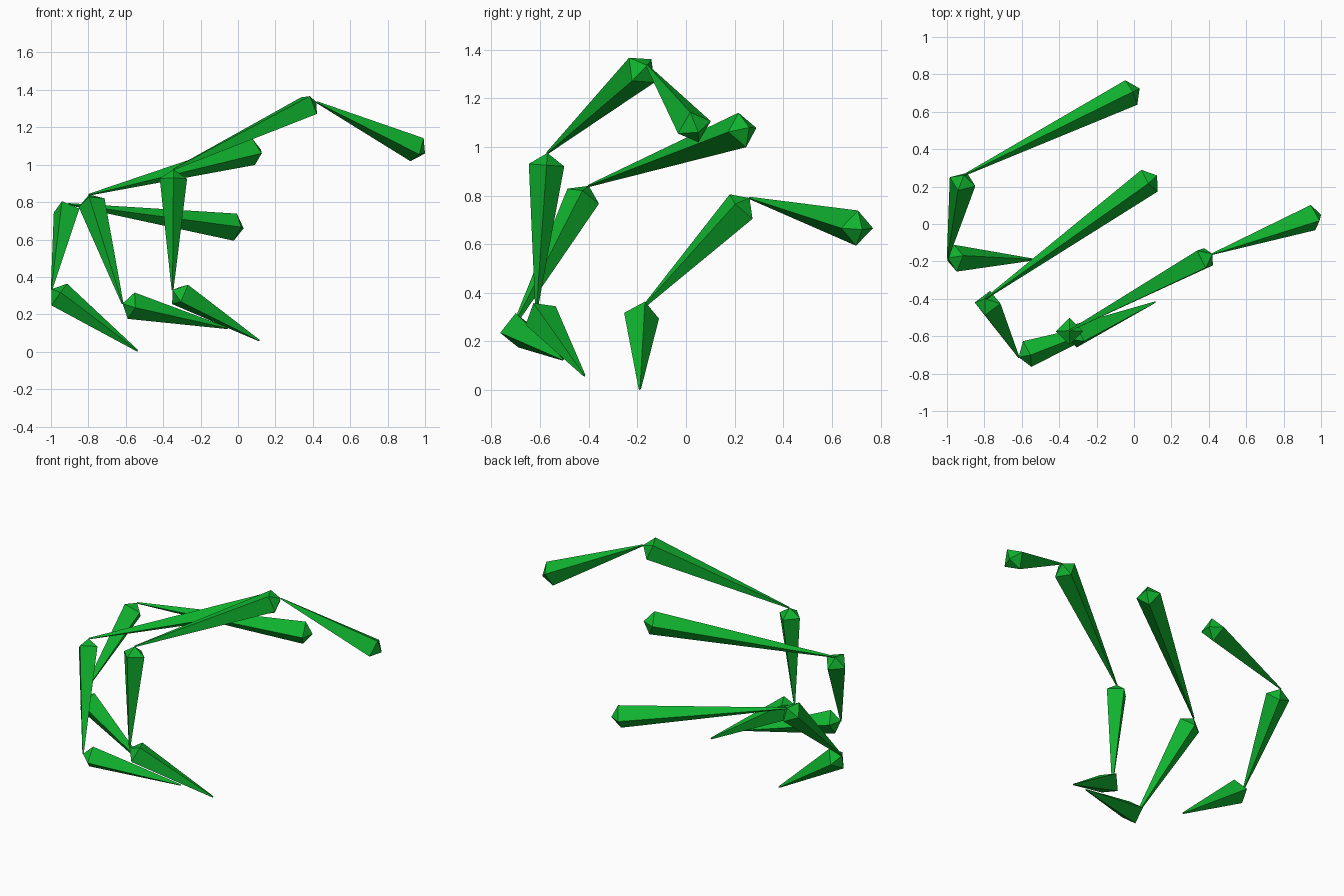
import bpy
import bmesh
from mathutils import Vector

cube = bpy.data.objects.get("Cube")
if cube:
    bpy.data.objects.remove(cube, do_unlink=True)

# Single green material
green = bpy.data.materials.new("bone_green")
green.use_nodes = True
colour = (0.005, 0.45, 0.028, 1)
green.diffuse_color = colour
green.node_tree.nodes["Principled BSDF"].inputs["Base Color"].default_value = colour

RADIUS = 0.073   # widest square ring
COLLAR = 0.05    # distance of that ring from the head
TIP = 0.005      # tiny blunt end


def bone(name, head, tail, side):
    """Stretched octahedron: pointed head cap, square ring, long taper to the tail."""
    head, tail, side = Vector(head), Vector(tail), Vector(side)
    axis = (tail - head).normalized()
    u = (side - axis * side.dot(axis)).normalized()
    v = axis.cross(u)
    bm = bmesh.new()

    def ring(centre, r):
        return [bm.verts.new(centre + d * r) for d in (u, v, -u, -v)]

    apex = bm.verts.new(head)
    wide = ring(head + axis * COLLAR, RADIUS)
    thin = ring(tail, TIP)
    for i in range(4):
        j = (i + 1) % 4
        bm.faces.new((apex, wide[j], wide[i]))
        bm.faces.new((wide[i], wide[j], thin[j], thin[i]))
    bm.faces.new(thin)
    bmesh.ops.recalc_face_normals(bm, faces=bm.faces)
    mesh = bpy.data.meshes.new(name)
    bm.to_mesh(mesh)
    bm.free()
    mesh.materials.append(green)
    bpy.context.collection.objects.link(bpy.data.objects.new(name, mesh))


# Each chain: joints from root to fingertip, and the ring direction of each bone
chains = {
    "front_finger": (
        [(1.0, .05, 1.06), (.42, -.16, 1.335), (-.345, -.57, .975),
         (-.35, -.615, .33), (.113, -.418, .06)],
        [(.026, -.13, -.05), (.085, -.08, -.09), (1, 0, 0), (0, -.07, -.04)]),
    "middle_finger": (
        [(.123, .26, 1.08), (-.796, -.4, .84), (-.617, -.712, .257),
         (-.056, -.507, .126)],
        [(.085, -.116, -.017), (.128, -.005, .044), (.042, -.128, -.02)]),
    "back_finger": (
        [(.03, .725, .66), (-.91, .261, .79), (-.996, -.182, .335),
         (-.537, -.19, .005)],
        [(.065, -.133, 0), (.139, -.05, .02), (.02, -.144, .02)]),
}

for name, (joints, sides) in chains.items():
    for i, side in enumerate(sides):
        bone(f"{name}_bone_{i + 1}", joints[i], joints[i + 1], side)
